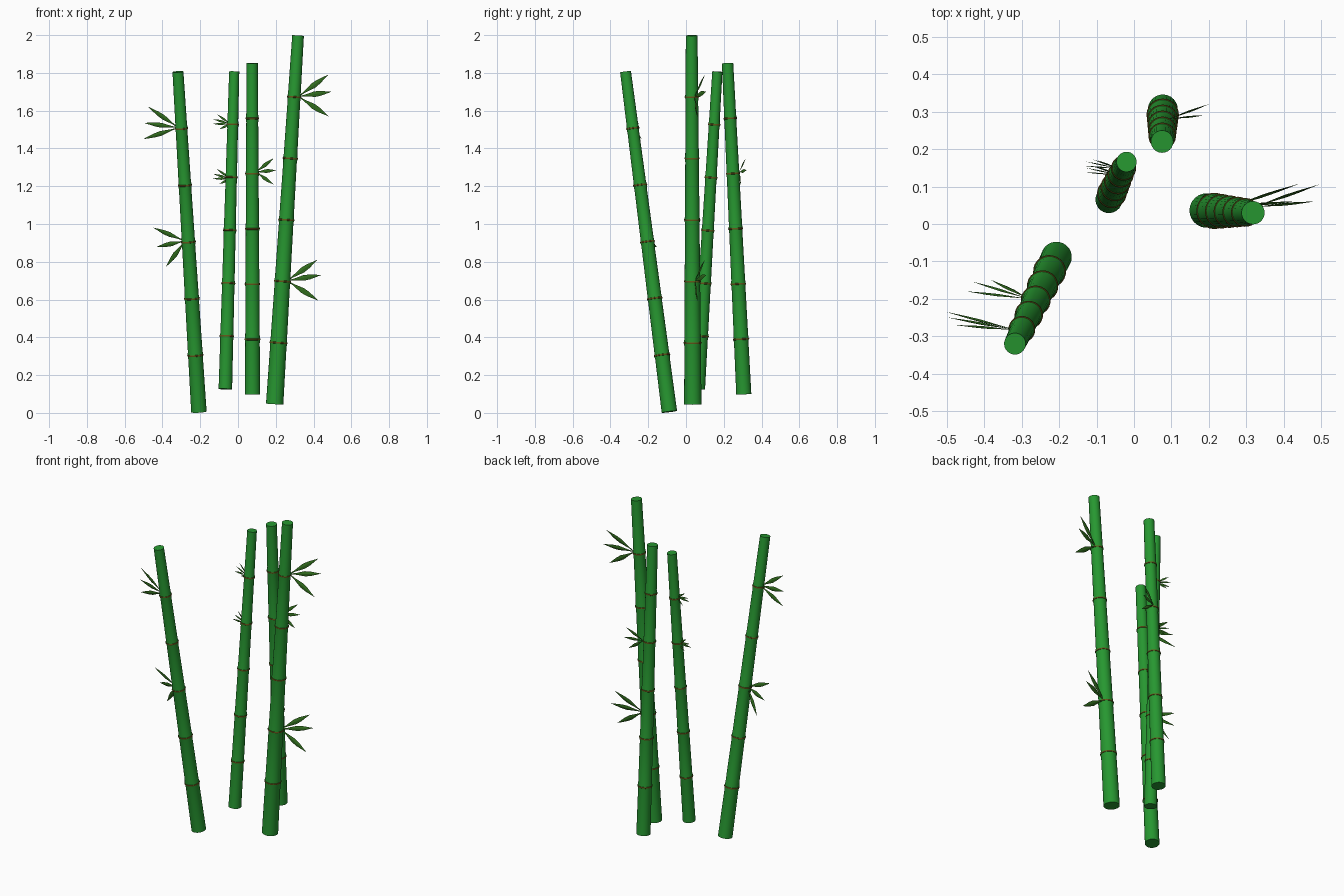
import bpy, bmesh, math
from mathutils import Vector

if "Cube" in bpy.data.objects:
    bpy.data.objects.remove(bpy.data.objects["Cube"])


def material(name, color):
    m = bpy.data.materials.new(name)
    m.diffuse_color = (*color, 1)
    m.use_nodes = True
    m.node_tree.nodes["Principled BSDF"].inputs["Base Color"].default_value = m.diffuse_color
    return m


GREEN = material("stalk green", (0.02, 0.31, 0.03))
BROWN = material("node brown", (0.13, 0.09, 0.01))
LEAF = material("leaf green", (0.03, 0.15, 0.012))
SIDES, SEGMENTS = 24, 6


def finish(name, bm, mat, smooth=True):
    bmesh.ops.recalc_face_normals(bm, faces=bm.faces)
    me = bpy.data.meshes.new(name)
    bm.to_mesh(me)
    bm.free()
    me.materials.append(mat)
    ob = bpy.data.objects.new(name, me)
    bpy.context.collection.objects.link(ob)
    if smooth:
        bpy.ops.object.select_all(action='DESELECT')
        ob.select_set(True)
        bpy.context.view_layer.objects.active = ob
        bpy.ops.object.shade_smooth_by_angle(angle=math.radians(40))
    return ob


def loft(bm, rings, closed=False):
    # bridges consecutive rings of points, capping or closing the ends
    vs = [[bm.verts.new(p) for p in r] for r in rings]
    n = len(vs[0])
    pairs = list(zip(vs, vs[1:] + vs[:1])) if closed else list(zip(vs, vs[1:]))
    for a, b in pairs:
        for i in range(n):
            j = (i + 1) % n
            bm.faces.new((a[i], a[j], b[j], b[i]))
    if not closed:
        bm.faces.new(vs[0])
        bm.faces.new(vs[-1])


def stalk(name, base, top, r0, r1):
    base, top = Vector(base), Vector(top)
    axis = top - base
    length = axis.length
    rot = axis.to_track_quat('Z', 'Y')

    def ring(h, r):
        return [base + rot @ Vector((r * math.cos(a), r * math.sin(a), h))
                for a in (2 * math.pi * i / SIDES for i in range(SIDES))]

    def radius(h):
        return r0 + (r1 - r0) * h / length

    # cane, slightly flared at each node
    nodes = [length * k / SEGMENTS for k in range(1, SEGMENTS)]
    profile = [(0, r0)]
    for h in nodes:
        profile += [(h + d, radius(h) + f)
                    for d, f in ((-.02, 0), (-.006, .002), (.006, .002), (.02, 0))]
    profile.append((length, r1))
    bm = bmesh.new()
    loft(bm, [ring(h, r) for h, r in profile])
    finish(name, bm, GREEN)

    # brown node rings
    bm = bmesh.new()
    for h in nodes:
        loft(bm, [ring(h + .005 * math.sin(a), radius(h) + .001 + .004 * math.cos(a))
                  for a in (math.pi * k / 4 for k in range(8))], closed=True)
    finish(name + "_nodes", bm, BROWN)


def leaf_cluster(name, root, tips, half_width):
    # fan of thin pointed leaves spreading from one node
    root, tips = Vector(root), [Vector(t) for t in tips]
    normal = (tips[0] - root).cross(tips[-1] - root).normalized()
    bm = bmesh.new()
    for tip in tips:
        d = tip - root
        side = d.cross(normal).normalized() * half_width
        up = side.cross(d).normalized() * half_width * .25
        loft(bm, [[root + d * t + side * w * s + up * w * u
                   for s, u in ((1, 0), (0, 1), (-1, 0), (0, -1))]
                  for t, w in ((0, .15), (.2, .3), (.5, 1), (.68, .85), (1, .04))])
    finish(name, bm, LEAF, smooth=False)


# canes
stalk("left_stalk", (-.207, -.088, .006), (-.318, -.32, 1.806), .041, .029)
stalk("middle_stalk", (-.067, .065, .126), (-.02, .166, 1.807), .036, .027)
stalk("back_stalk", (.077, .306, .098), (.075, .22, 1.852), .040, .030)
stalk("right_stalk", (.194, .036, .046), (.318, .03, 1.998), .046, .031)

# leaves
leaf_cluster("left_upper_leaves", (-.315, -.283, 1.51),
             [(-.475, -.27, 1.62), (-.495, -.25, 1.535), (-.5, -.235, 1.45)], .013)
leaf_cluster("left_lower_leaves", (-.28, -.2, .91),
             [(-.447, -.18, .98), (-.428, -.155, .88), (-.38, -.15, .775)], .013)
leaf_cluster("right_upper_leaves", (.32, .045, 1.675),
             [(.477, .1, 1.79), (.493, .105, 1.70), (.48, .06, 1.57)], .015)
leaf_cluster("right_lower_leaves", (.26, .047, .70),
             [(.42, .1, .81), (.44, .107, .73), (.425, .06, .595)], .015)
leaf_cluster("back_leaves", (.095, .281, 1.275),
             [(.187, .316, 1.347), (.2, .32, 1.285), (.187, .29, 1.21)], .010)
for part, dx, dy, dz in (("upper", 0, 0, 0), ("lower", .0, -.017, -.29)):
    tips = [(-.11, .172, 1.58), (-.13, .167, 1.555), (-.133, .155, 1.53), (-.098, .17, 1.502)]
    shift = Vector((dx, dy, dz))
    leaf_cluster("middle_%s_leaves" % part, Vector((-.04, .148, 1.53)) + shift,
                 [Vector(t) + shift for t in tips], .006)
